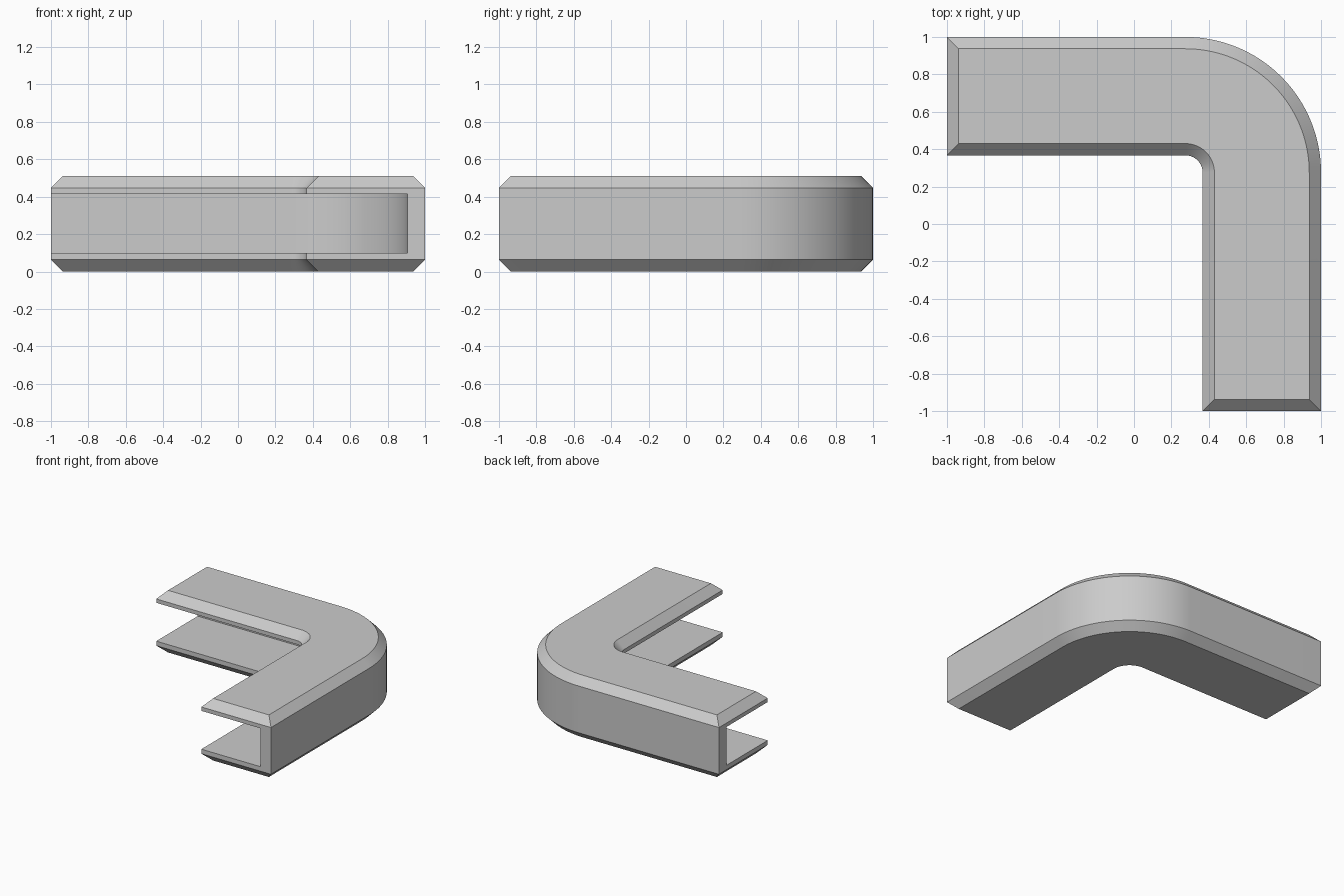
import bpy, bmesh
from math import sin, cos, pi, radians

cube = bpy.data.objects.get("Cube")
if cube:
    bpy.data.objects.remove(cube, do_unlink=True)

# Main dimensions
HEIGHT, WIDTH, CHAMFER = 0.51, 0.633, 0.063
WALL, SLOT_LOW, SLOT_HIGH = 0.095, 0.1, 0.415
CENTRE = 0.275
RADIUS = 1 - CENTRE
LEG = 1 + CENTRE
STEPS = 32

grey = bpy.data.materials.new("plain grey")
grey.use_nodes = True
colour = (0.6, 0.6, 0.6, 1)
grey.diffuse_color = colour
grey.node_tree.nodes["Principled BSDF"].inputs["Base Color"].default_value = colour

# C-shaped section: depth from the outer wall, height
top_edge = HEIGHT - CHAMFER
section = [
    (0, CHAMFER), (0, top_edge),
    (CHAMFER, HEIGHT), (WIDTH - CHAMFER, HEIGHT),
    (WIDTH, top_edge), (WIDTH, SLOT_HIGH),
    (WALL, SLOT_HIGH), (WALL, SLOT_LOW),
    (WIDTH, SLOT_LOW), (WIDTH, CHAMFER),
    (WIDTH - CHAMFER, 0), (CHAMFER, 0),
]

bm = bmesh.new()


def ring(angle, leg=0, direction=1):
    """One section at an angle round the bend, slid along a leg, with chamfered ends."""
    rx, ry = cos(angle), sin(angle)
    verts = []
    for depth, z in section:
        inset = CHAMFER if leg and z in (0, HEIGHT) else 0
        slide = (leg - inset) * direction
        r = RADIUS - depth
        verts.append(bm.verts.new((CENTRE + rx * r - ry * slide,
                                   CENTRE + ry * r + rx * slide, z)))
    return verts


# Leg end, quarter bend, leg end
rings = [ring(pi / 2, LEG, 1)]
rings += [ring(pi / 2 * (1 - i / STEPS)) for i in range(STEPS + 1)]
rings.append(ring(0, LEG, -1))

n = len(section)
for a, b in zip(rings, rings[1:]):
    for i in range(n):
        j = (i + 1) % n
        bm.faces.new((a[i], a[j], b[j], b[i]))

# End faces: flat C plus upper and lower chamfers
for end in (rings[0], rings[-1]):
    for ids in ((0, 1, 4, 5, 6, 7, 8, 9), (1, 2, 3, 4), (9, 10, 11, 0)):
        bm.faces.new([end[i] for i in ids])

bmesh.ops.recalc_face_normals(bm, faces=bm.faces)
mesh = bpy.data.meshes.new("corner_channel")
bm.to_mesh(mesh)
bm.free()
mesh.materials.append(grey)

channel = bpy.data.objects.new("corner_channel", mesh)
bpy.context.collection.objects.link(channel)
bpy.ops.object.select_all(action="DESELECT")
channel.select_set(True)
bpy.context.view_layer.objects.active = channel
bpy.ops.object.shade_smooth_by_angle(angle=radians(30))
